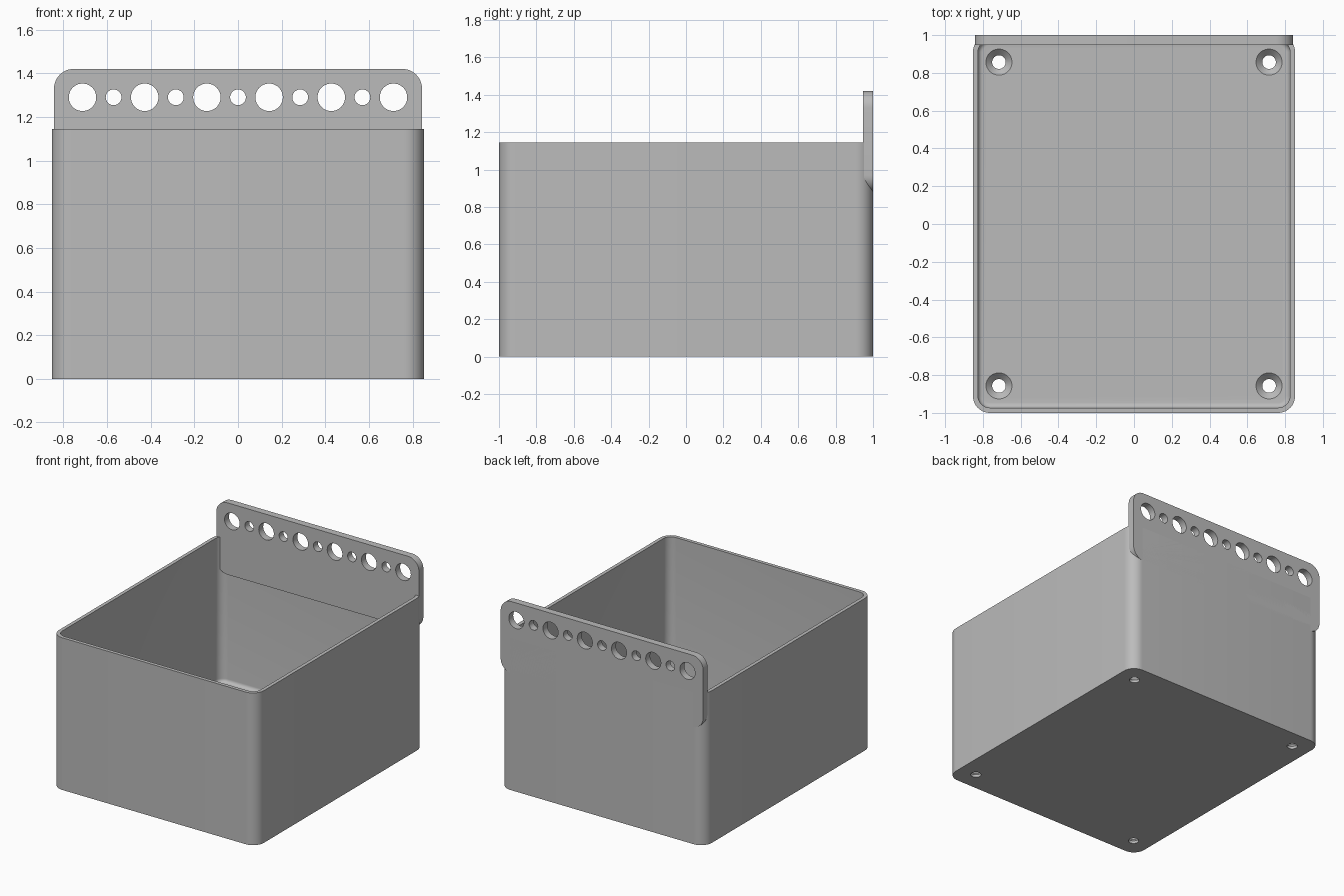
import bpy, bmesh
from math import sin, cos, pi, radians
from mathutils import Vector

cube = bpy.data.objects.get("Cube")
if cube:
    bpy.data.objects.remove(cube, do_unlink=True)

# Main sizes
HALF_X, HALF_Y, RIM = 0.853, 1.0, 1.145
WALL, FLOOR, CORNER, FILLET = 0.027, 0.053, 0.09, 0.027
PLATE_X, PLATE_T, PLATE_LOW, PLATE_TOP = 0.843, 0.053, 0.88, 1.42
HOLE_Z, HOLE_STEP = 1.29, 0.1425

GREY = (0.5, 0.5, 0.5, 1)
grey = bpy.data.materials.new("plain_grey")
grey.use_nodes = True
grey.diffuse_color = GREY
grey.node_tree.nodes["Principled BSDF"].inputs["Base Color"].default_value = GREY


def rounded_rect(hx, hy, r, steps=10):
    """Outline of a rounded rectangle as (u, v) pairs."""
    points = []
    for k, (sx, sy) in enumerate([(1, 1), (-1, 1), (-1, -1), (1, -1)]):
        for i in range(steps + 1):
            a = (k + i / steps) * pi / 2
            points.append((sx * (hx - r) + r * cos(a), sy * (hy - r) + r * sin(a)))
    return points


def circle(cx, cy, r, sides=40):
    return [(cx + r * cos(2 * pi * i / sides), cy + r * sin(2 * pi * i / sides))
            for i in range(sides)]


def flat(points, z):
    return [Vector((u, v, z)) for u, v in points]


def upright(points, y):
    return [Vector((u, y, v)) for u, v in points]


def skin(name, solids):
    """Make one object; each solid is a list of rings, bridged and capped."""
    bm = bmesh.new()
    for rings in solids:
        loops = [[bm.verts.new(p) for p in ring] for ring in rings]
        n = len(loops[0])
        for a, b in zip(loops, loops[1:]):
            for i in range(n):
                j = (i + 1) % n
                bm.faces.new((a[i], a[j], b[j], b[i]))
        bm.faces.new(loops[0][::-1])
        bm.faces.new(loops[-1])
    bmesh.ops.recalc_face_normals(bm, faces=bm.faces)
    mesh = bpy.data.meshes.new(name)
    bm.to_mesh(mesh)
    bm.free()
    mesh.materials.append(grey)
    obj = bpy.data.objects.new(name, mesh)
    bpy.context.collection.objects.link(obj)
    return obj


def drill(obj, cutter):
    """Cut the holes, drop the cutter and shade the result."""
    mod = obj.modifiers.new("holes", 'BOOLEAN')
    mod.operation = 'DIFFERENCE'
    mod.solver = 'EXACT'
    mod.object = cutter
    bpy.ops.object.select_all(action='DESELECT')
    bpy.context.view_layer.objects.active = obj
    obj.select_set(True)
    bpy.ops.object.modifier_apply(modifier=mod.name)
    bpy.data.objects.remove(cutter, do_unlink=True)
    bpy.ops.object.shade_smooth_by_angle(angle=radians(30))


# Open box: outer wall, rim, inner wall, filleted edge and floor
def box_ring(inset, z):
    return flat(rounded_rect(HALF_X - inset, HALF_Y - inset, CORNER - inset), z)


rings = [box_ring(0, 0), box_ring(0, RIM), box_ring(WALL, RIM)]
for i in range(7):
    a = i / 6 * pi / 2
    rings.append(box_ring(WALL + FILLET * (1 - cos(a)), FLOOR + FILLET * (1 - sin(a))))
box = skin("storage_box", [rings])

# Countersunk screw holes in the floor corners
screws = []
for x in (-0.715, 0.715):
    for y in (-0.857, 0.857):
        profile = [(0.036, -0.05), (0.036, 0.02), (0.069, FLOOR), (0.069, FLOOR + 0.05)]
        screws.append([flat(circle(x, y, r), z) for r, z in profile])
drill(box, skin("screw_cutter", screws))

# Hanging plate along the back wall
mid = (PLATE_LOW + PLATE_TOP) / 2
outline = [(u, v + mid) for u, v in
           rounded_rect(PLATE_X, (PLATE_TOP - PLATE_LOW) / 2, CORNER)]
plate = skin("hanging_plate", [[upright(outline, HALF_Y - PLATE_T), upright(outline, HALF_Y)]])

# Row of alternating large and small holes
row = []
for i in range(-5, 6):
    ring = circle(i * HOLE_STEP, HOLE_Z, 0.063 if i % 2 else 0.036)
    row.append([upright(ring, HALF_Y - 0.2), upright(ring, HALF_Y + 0.2)])
drill(plate, skin("row_cutter", row))
